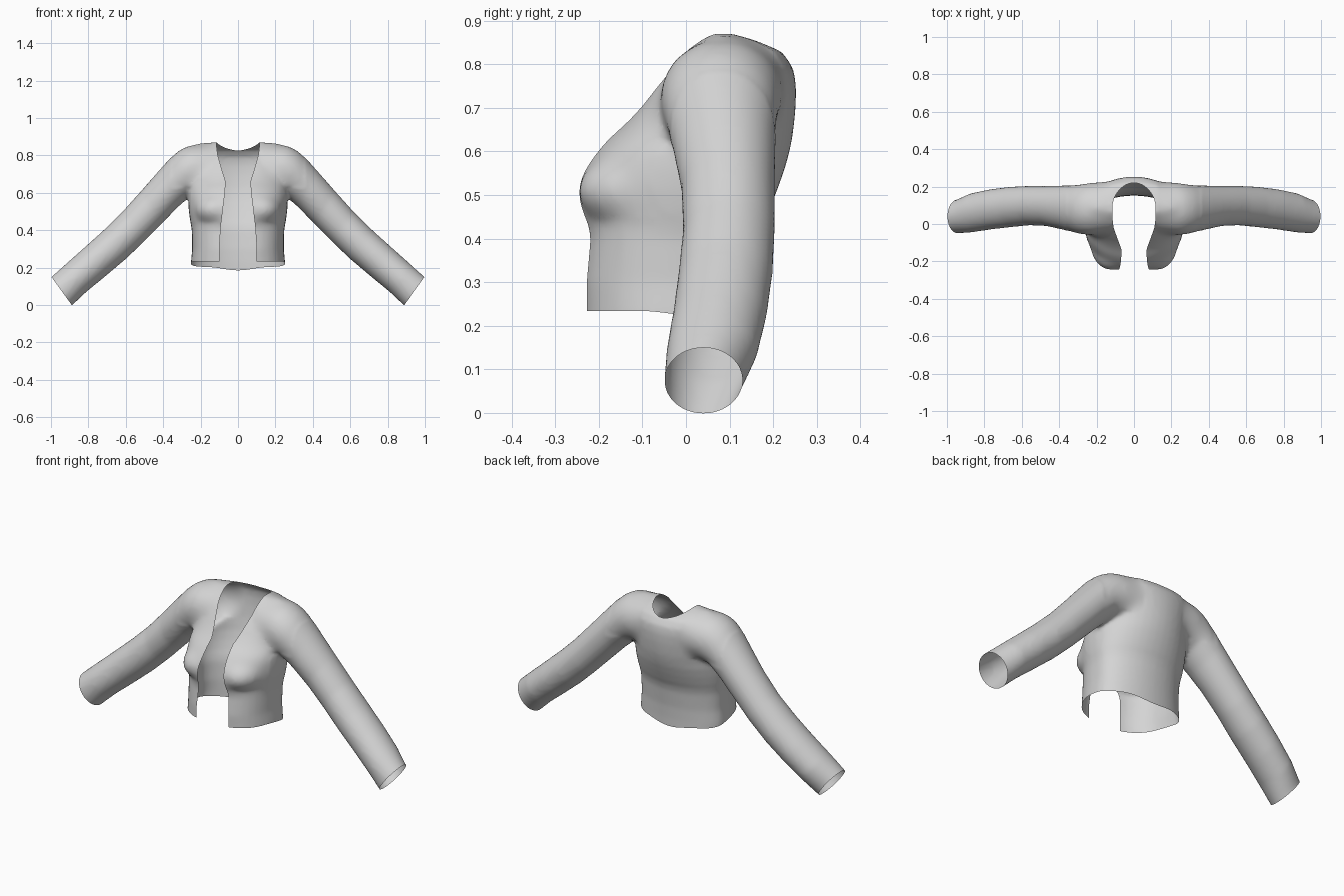
import bpy, bmesh, math
from mathutils import Vector

if "Cube" in bpy.data.objects:
    bpy.data.objects.remove(bpy.data.objects["Cube"])

SIDES = 40

# torso rings: z, half width, front y, back y
TORSO = [(.13, .252, -.238, .152), (.23, .252, -.238, .152), (.30, .245, -.240, .155),
         (.40, .247, -.228, .167), (.435, .253, -.236, .177), (.46, .258, -.248, .189),
         (.51, .264, -.256, .209), (.56, .266, -.238, .227), (.60, .264, -.208, .238),
         (.63, .260, -.182, .244), (.66, .252, -.146, .248), (.70, .247, -.108, .252),
         (.75, .250, -.070, .253), (.79, .25, -.038, .247), (.83, .25, -.006, .220),
         (.855, .24, .03, .165), (.87, .21, .06, .11)]

# sleeve rings: upper x, upper z, lower x, lower z, front y, back y
SLEEVE = [(.14, .862, .10, .62, -.045, .23), (.27, .855, .20, .60, -.062, .222),
          (.335, .816, .25, .587, -.056, .213), (.42, .722, .32, .525, -.032, .206),
          (.52, .608, .41, .433, -.011, .204), (.62, .497, .50, .341, -.007, .204),
          (.72, .399, .60, .246, -.017, .199), (.82, .309, .71, .153, -.029, .186),
          (.92, .220, .81, .071, -.044, .165), (.998, .150, .885, .0, -.05, .13),
          (1.05, .105, .937, -.045, -.05, .12)]

# half width of the front opening: z, x
OPENING = [(.0, .10), (.30, .10), (.42, .092), (.52, .08), (.60, .07),
           (.66, .066), (.71, .082), (.80, .108), (.86, .116), (1.0, .118)]


def power(c, e):
    return math.copysign(abs(c) ** e, c)


def loft(bm, rings):
    """Skin closed rings and cap both ends."""
    loops = [[bm.verts.new(p) for p in r] for r in rings]
    for a, b in zip(loops, loops[1:]):
        for i in range(SIDES):
            j = (i + 1) % SIDES
            bm.faces.new((a[i], a[j], b[j], b[i]))
    bm.faces.new(loops[0][::-1])
    bm.faces.new(loops[-1])


def torso_ring(z, w, y0, y1):
    cy, out = .02 if z < .6 else (y0 + y1) / 2, []
    chest = .88 if .42 < z < .68 else .8
    for i in range(SIDES):
        t = math.tau * i / SIDES
        s = math.sin(t)
        depth, e = ((y1 - cy), 1) if s > 0 else ((cy - y0), chest)
        out.append((w * power(math.cos(t), e), cy + depth * power(s, e), z))
    return out


def sleeve_ring(ux, uz, lx, lz, y0, y1, side):
    up, low = Vector((ux, 0, uz)), Vector((lx, 0, lz))
    out = []
    for i in range(SIDES):
        t = math.tau * i / SIDES
        p = (up + low) / 2 + (up - low) / 2 * math.cos(t)
        p.y = (y0 + y1) / 2 + (y1 - y0) / 2 * math.sin(t)
        p.x *= side
        out.append(p)
    return out


def opening_width(z):
    for (z0, x0), (z1, x1) in zip(OPENING, OPENING[1:]):
        if z <= z1:
            return x0 + (x1 - x0) * (z - z0) / (z1 - z0)
    return OPENING[-1][1]


# trimming rules: cloth is kept where the value is positive
def cuff(p):
    return -(.81 * (abs(p.x) - .945) - .586 * (p.z - .078))


def hem(p):
    back = min(max((p.y + .1) / .25, 0), 1) ** 1.5
    wave = .006 * math.cos(p.x * 22) * back
    return max(p.z - (.234 - .042 * back - wave), abs(p.x) - .4)


def front_and_neck(p):
    if p.y > .07 and p.z < .75:
        return 1
    k = max(0, p.y - .08) / .14
    return abs(p.x) - opening_width(p.z) * math.sqrt(1 - k * k) if k < 1 else abs(p.x) + (k - 1) * .1


def trim(bm, rule):
    """Cut the mesh along rule = 0 and drop the negative side."""
    new = []
    for e in list(bm.edges):
        a, b = e.verts
        fa, fb = rule(a.co), rule(b.co)
        if fa * fb < 0:
            lo, hi = 0.0, 1.0
            for _ in range(14):
                m = (lo + hi) / 2
                if rule(a.co.lerp(b.co, m)) * fa > 0:
                    lo = m
                else:
                    hi = m
            new.append(bmesh.utils.edge_split(e, a, min(max(lo, .02), .98))[1])
    bmesh.ops.connect_verts(bm, verts=new)
    cut = set(new)
    dead = []
    for f in bm.faces:
        vals = [rule(v.co) for v in f.verts if v not in cut]
        if (sum(vals) if vals else rule(f.calc_center_median())) < 0:
            dead.append(f)
    bmesh.ops.delete(bm, geom=dead, context='FACES')


# body volume: torso, bust and both sleeves
bm = bmesh.new()
loft(bm, [torso_ring(*r) for r in TORSO])
for side in (1, -1):
    loft(bm, [sleeve_ring(*r, side) for r in SLEEVE])
    bust = bmesh.ops.create_uvsphere(bm, u_segments=24, v_segments=16, radius=1)['verts']
    for v in bust:
        v.co = Vector((side * .12 + v.co.x * .115, -.11 + v.co.y * .14, .51 + v.co.z * .09))
bmesh.ops.recalc_face_normals(bm, faces=bm.faces[:])
mesh = bpy.data.meshes.new("jacket")
bm.to_mesh(mesh)
bm.free()
jacket = bpy.data.objects.new("jacket", mesh)
bpy.context.collection.objects.link(jacket)

# fuse into one soft skin
fuse = jacket.modifiers.new("fuse", 'REMESH')
fuse.mode = 'VOXEL'
fuse.voxel_size = .011
soften = jacket.modifiers.new("soften", 'SMOOTH')
soften.factor = .5
soften.iterations = 8
fused = bpy.data.meshes.new_from_object(
    jacket.evaluated_get(bpy.context.evaluated_depsgraph_get()))
jacket.modifiers.clear()

bm = bmesh.new()
bm.from_mesh(fused)

# blend the shoulders and chest into the body
shoulder = [v for v in bm.verts if .13 < abs(v.co.x) < .36 and v.co.z > .63]
chest = [v for v in bm.verts if v.co.y < -.06 and .45 < v.co.z < .72 and abs(v.co.x) < .25]
for zone, steps in ((shoulder, 30), (chest, 15)):
    for _ in range(steps):
        bmesh.ops.smooth_vert(bm, verts=zone, factor=.5,
                              use_axis_x=True, use_axis_y=True, use_axis_z=True)

# open the cuffs, hem, front and neck
for rule in (cuff, hem, front_and_neck):
    trim(bm, rule)
bm.to_mesh(fused)
bm.free()
jacket.data = fused

cloth = bpy.data.materials.new("grey cloth")
cloth.diffuse_color = (.66, .66, .66, 1)
cloth.use_nodes = True
cloth.node_tree.nodes["Principled BSDF"].inputs["Base Color"].default_value = cloth.diffuse_color
fused.materials.clear()
fused.materials.append(cloth)
bpy.context.view_layer.objects.active = jacket
jacket.select_set(True)
bpy.ops.object.shade_smooth_by_angle(angle=math.radians(50))
